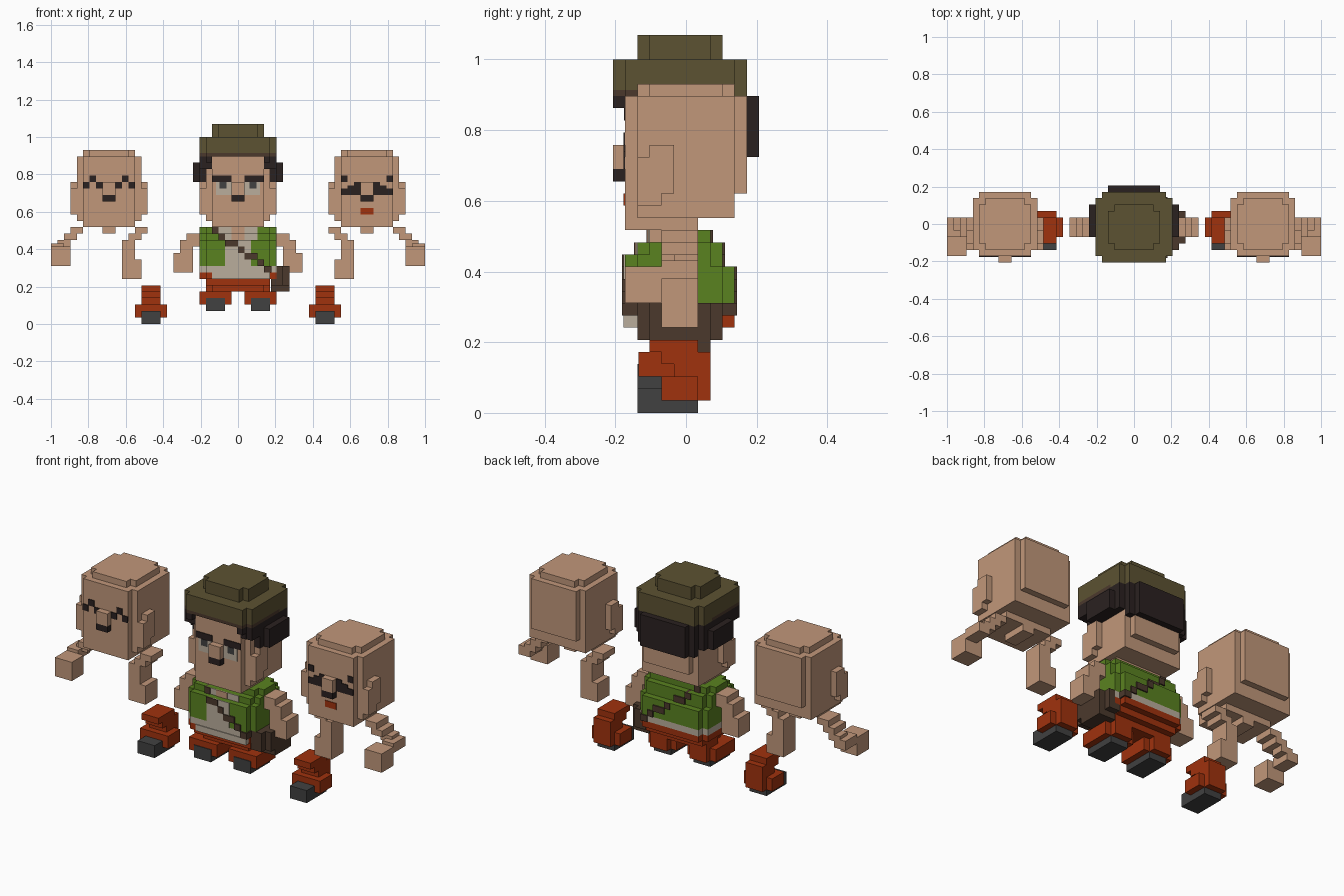
import bpy, bmesh

V = 2 / 58          # one voxel
E = 0.12            # plate thickness in voxels

if "Cube" in bpy.data.objects:
    bpy.data.objects.remove(bpy.data.objects["Cube"])


def srgb(h):
    c = [int(h[i:i + 2], 16) / 255 for i in (0, 2, 4)]
    return [x / 12.92 if x <= 0.04045 else ((x + 0.055) / 1.055) ** 2.4 for x in c] + [1]


def material(name, h):
    m = bpy.data.materials.new(name)
    m.use_nodes = True
    m.diffuse_color = srgb(h)
    m.node_tree.nodes["Principled BSDF"].inputs["Base Color"].default_value = srgb(h)
    return m


SKIN = material("skin", "C1977A")
OLIVE = material("olive", "5C5232")
HAIR = material("black_brown", "2A2120")
GREEN = material("green", "5A8220")
CLOTH = material("cream_cloth", "BAAD9C")
RED = material("rust_red", "A0320D")
BOOT = material("dark_grey", "414141")
BROWN = material("leather_brown", "4B392C")


def part(name, mat, boxes, ox=0, oz=0, s=1, mirror=False):
    """Joined voxel boxes (x0, x1, y0, y1, z0, z1), offset by ox, oz; s = -1 flips x."""
    bm = bmesh.new()
    todo = list(boxes)
    if mirror:
        todo += [(-b[1], -b[0]) + tuple(b[2:]) for b in boxes]
    for x0, x1, y0, y1, z0, z1 in todo:
        verts = bmesh.ops.create_cube(bm, size=1)["verts"]
        for v in verts:
            x = x0 if v.co.x < 0 else x1
            y = y0 if v.co.y < 0 else y1
            z = z0 if v.co.z < 0 else z1
            v.co = ((ox + x) * s * V, y * V, (oz + z) * V)
    bmesh.ops.recalc_face_normals(bm, faces=bm.faces)
    me = bpy.data.meshes.new(name)
    bm.to_mesh(me)
    bm.free()
    me.materials.append(mat)
    ob = bpy.data.objects.new(name, me)
    bpy.context.collection.objects.link(ob)
    return ob


def plates(name, mat, rects, ox=0, mirror=True, t=E):
    """Thin face details (x0, x1, z0, z1) on the front of a head."""
    return part(name, mat, [(a, b, -5 - t, -4.9, c, d) for a, b, c, d in rects], ox, mirror=mirror)


def head(name, ox):
    part(name + "_head", SKIN, [
        (-5, 5, -4, 4, 16, 26), (-4, 4, -5, 5, 18, 26), (-4, 4, -5, 4, 16, 18),
        (-4, 4, -3, 3, 26, 27), (-3, 3, -4, 4, 26, 27),
        (-4, 4, -5, 1, 15, 16), (-1, 1, -3, 1, 14, 15)], ox)
    part(name + "_ears", SKIN, [(5, 6, -3, -1, 18, 22), (5, 6, -4, -3, 18, 21),
                                (5, 6, -4, -2, 17, 18)], ox, mirror=True)
    part(name + "_nose", SKIN, [(-1, 1, -6, -5, 20, 22)], ox)
    part(name + "_moustache", HAIR, [(-1, 1, -6, -5, 19, 20)], ox)


def foot(name, ox, oz, s):
    part(name + "_trouser_leg", RED, [
        (-2.5, 2.5, -2, 1, 1, 3), (-1.5, 1.5, -2, 2, 1, 3), (-1.5, 1.5, -1, 2, 3, 4),
        (-1.5, 1.5, -2, 2, 4, 5), (-1.5, 1.5, -3, 1, 5, 6)], ox, oz, s)
    part(name + "_boot", BOOT, [(-1.5, 1.5, -4, 1, 0, 1), (-1.5, 1.5, -4, -2, 0, 2)], ox, oz, s)


# Three heads
for n, x in (("right_figure", -20), ("middle_figure", 0), ("left_figure", 20)):
    head(n, x)

# Expressions
plates("right_figure_eyes", HAIR, [(2, 3, 22, 23), (1, 2, 21, 22), (3, 4, 21, 22)], -20)
plates("left_figure_eyes", HAIR, [(3, 4, 22, 23), (1, 2, 21, 22), (2, 3, 21, 21.5),
                                  (1, 4, 20, 21)], 20)
plates("left_figure_mouth", RED, [(-1, 1, 17, 18)], 20, False)
plates("middle_eyebrows", HAIR, [(1, 4, 22, 23)])
plates("middle_eye_whites", CLOTH, [(1, 3.4, 20, 22)])
plates("middle_pupils", BOOT, [(1.8, 2.9, 21, 22)], t=0.2)

# Hat
part("hat", OLIVE, [(-6, 6, -5, 4, 26.5, 29), (-5, 5, -6, 5, 26.5, 29),
                    (-6, 6, 2, 4, 26, 26.5), (-5, 5, 2, 5, 26, 26.5),
                    (-4, 4, -3, 2, 29, 31), (-3, 3, -4, 3, 29, 31)])
part("hat_band", BROWN, [(-6, 6, -5, 2, 26, 26.5), (-5, 5, -6, 2, 26, 26.5)])

# Hair under the hat
part("hair_sides", HAIR, [(4, 5, -6, -5, 25, 26), (4, 5, -5.1, -4, 24, 26),
                          (5, 6, -5, 4, 24, 26), (5, 6, -3, 4, 22, 24),
                          (6, 7, -2, 3, 22, 25)], mirror=True)
part("hair_back", HAIR, [(-5, 5, 4, 5, 21, 26), (-4, 4, 5, 6, 21, 26)])

# Feet of all figures
for side, s in (("left", 1), ("right", -1)):
    foot(side + "_figure", 13.5, 0, s)
    foot("middle_" + side, 3.5, 2, s)
    part("middle_" + side + "_trouser_cuff", RED,
         [(-2.5, 2.5, -3.9, -2, 2, 3), (-2.5, -1.5, -3.9, -2, 1, 2),
          (1.5, 2.5, -3.9, -2, 1, 2)], 3.5, 2, s)

# Arms of all figures
for side, s in (("left", 1), ("right", -1)):
    part(side + "_figure_raised_arm", SKIN, [
        (24, 26, -2, 1, 14, 15), (25, 27, -2, 1, 13, 14), (26, 28, -1, 1, 12, 13),
        (27, 29, -2, 1, 11, 12.5), (26, 29, -5, -2, 9, 12)], s=s)
    part(side + "_figure_lowered_arm", SKIN, [
        (14, 16, -2, 1, 14, 15), (15, 17, -2, 1, 13, 14), (16, 18, -2, 1, 10, 13),
        (15, 18, -2, 1, 7, 10)], s=s)
    part("middle_" + side + "_arm", SKIN, [
        (5.5, 8, -2, 1, 13, 14), (6, 9, -2, 1, 12, 13), (7, 9, -2, 1, 11, 12),
        (7, 10, -2, 1, 8, 11)], s=s)

# Body in stacked layers: z, y front, y back, half width
LAYERS = [(9, -5, 4, 6), (10, -5, 4, 6), (11, -5, 4, 6), (12, -5, 3, 6),
          (13, -4, 3, 6), (14, -3, 2, 6)]
jacket, shirt, strap = [], [], []
steps = [(3, 4), (1, 3), (0, 1), (-2, 0), (-3, -2), (-4, -3)]
for (z, f, b, w), (sx0, sx1) in zip(LAYERS, steps):
    jacket += [(-w, w, f + 1, b - 1, z, z + 1), (-w + 1, w - 1, f, b, z, z + 1)]
    sw = 3 if z >= 13 else 2
    shirt.append((-sw, sw, f - E, f + 0.5, z, z + 1))
    strap.append((sx0, sx1, f - 0.25, b + 0.2, z, z + 1))
strap.append((4, 5.2, -5.25, 4.2, 8, 9))
part("jacket", GREEN, jacket)
part("shirt", CLOTH, shirt + [(-6, 6, -4, 3, 8, 9), (-5, 5, -5, 4, 8, 9),
                              (-4, 5, -5 - E, -4, 7, 8)])
part("neckline", SKIN, [(-1, 1, -4.2, -3, 13, 14), (-1, 1, -3.2, -2, 14, 15)])
part("trouser_waist", RED, [(-6, 6, -4, 3, 7, 8), (-5, 5, -5, 4, 7, 8),
                            (-5, 5, -4, 3, 6, 7), (-4, 4, -3, 2, 5, 6)])

# Shoulder bag and strap
part("bag_strap", BROWN, strap)
part("bag", BROWN, [(6, 8, -3, 2, 6, 9), (5.1, 7, -4, 3, 6, 9), (6, 8, 0, 2, 5, 6),
                    (5.1, 8, -2, 2, 5, 6)])
